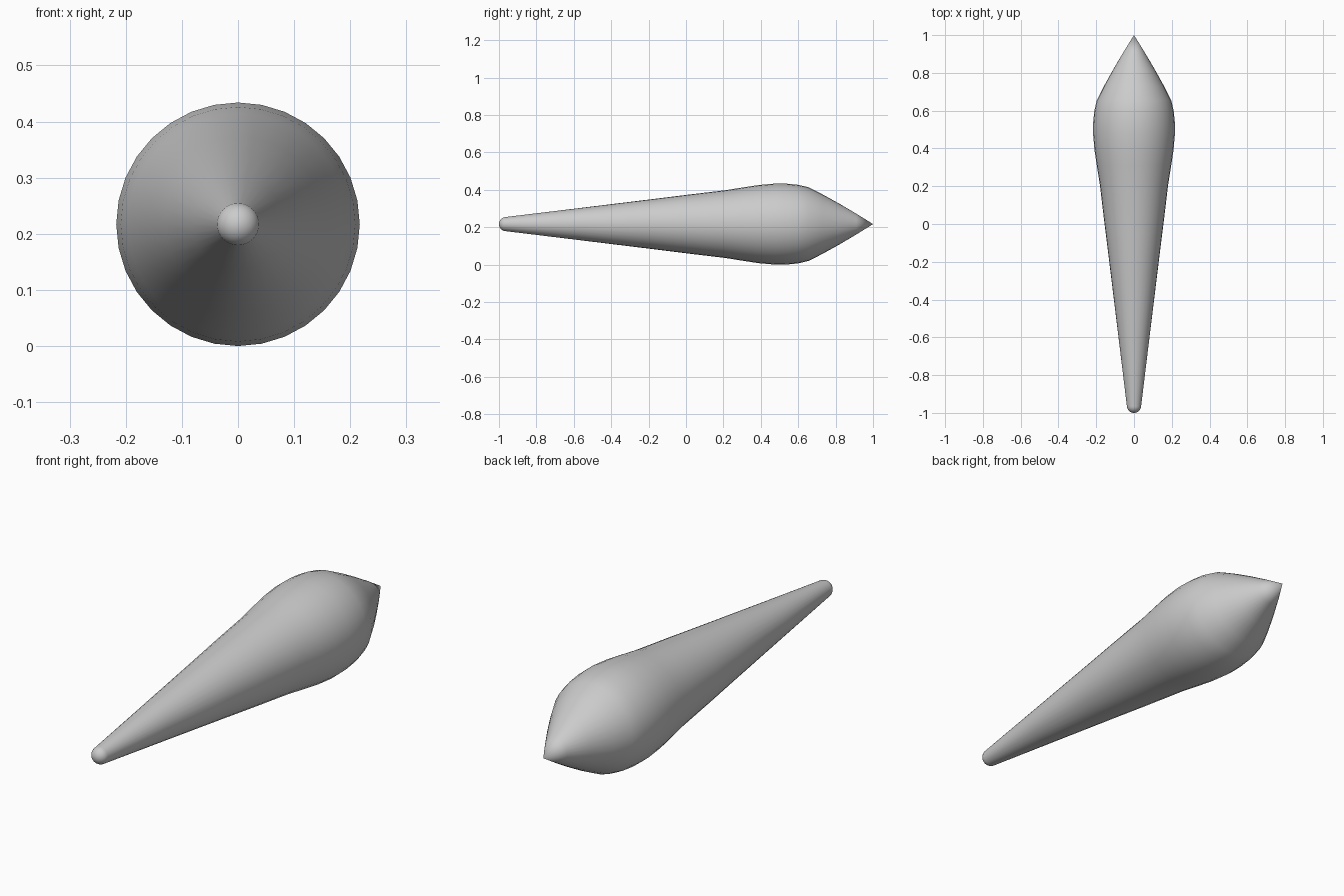
import bpy, bmesh, math

if "Cube" in bpy.data.objects:
    bpy.data.objects.remove(bpy.data.objects["Cube"])

SEGMENTS = 32
CENTRE_Z = 0.217

grey = bpy.data.materials.new("plain grey")
grey.diffuse_color = (0.6, 0.6, 0.6, 1)
grey.use_nodes = True
grey.node_tree.nodes["Principled BSDF"].inputs["Base Color"].default_value = grey.diffuse_color


def lathe(name, profile):
    """Revolve (y, radius) points around the long axis; zero radius makes a pole."""
    bm = bmesh.new()
    rings = []
    for y, r in profile:
        count = SEGMENTS if r > 0 else 1
        rings.append([bm.verts.new((r * math.sin(math.tau * i / SEGMENTS), y,
                                    CENTRE_Z + r * math.cos(math.tau * i / SEGMENTS)))
                      for i in range(count)])
    for a, b in zip(rings, rings[1:]):
        for i in range(SEGMENTS):
            j = (i + 1) % SEGMENTS
            corners = [a[i % len(a)], a[j % len(a)], b[j % len(b)], b[i % len(b)]]
            bm.faces.new(list(dict.fromkeys(corners)))
    bmesh.ops.recalc_face_normals(bm, faces=bm.faces)
    for f in bm.faces:
        f.smooth = True
    mesh = bpy.data.meshes.new(name)
    bm.to_mesh(mesh)
    bm.free()
    mesh.materials.append(grey)
    obj = bpy.data.objects.new(name, mesh)
    bpy.context.collection.objects.link(obj)
    return obj


# Tapered body swelling into a pointed rear
lathe("tapered_body", [
    (-0.962, 0.038), (-0.6, 0.082), (-0.2, 0.131), (0.0, 0.156), (0.21, 0.181),
    (0.31, 0.197), (0.39, 0.209), (0.48, 0.217), (0.54, 0.216), (0.60, 0.210),
    (0.655, 0.197), (0.73, 0.159), (0.82, 0.109), (0.91, 0.056), (1.0, 0.0)])

# Rounded cap on the narrow end
R = 0.038
lathe("rounded_cap", [(-1.0, 0.0)] + [
    (-0.962 - R * math.cos(math.pi / 2 * k / 8), R * math.sin(math.pi / 2 * k / 8))
    for k in range(1, 9)])
